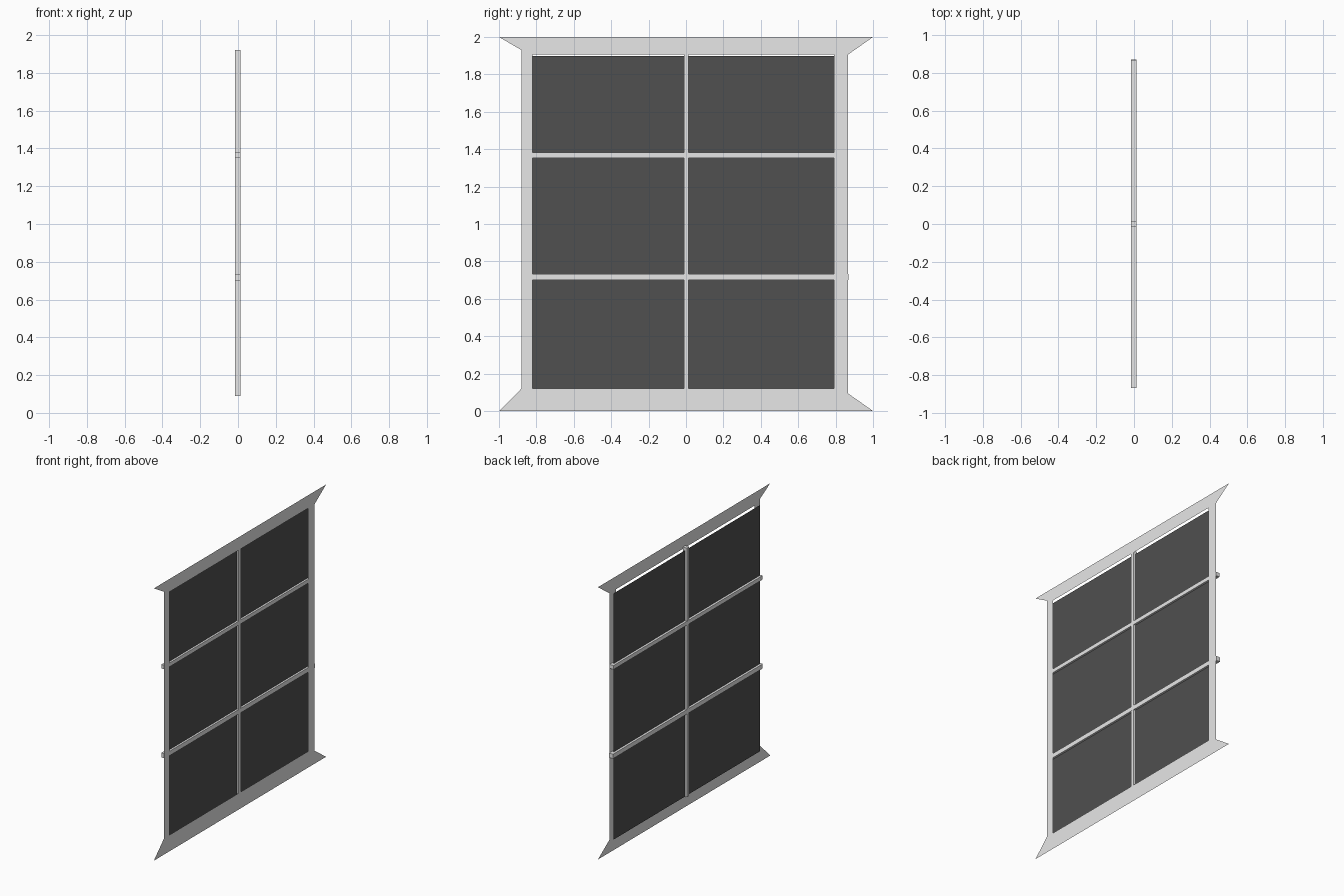
import bpy, bmesh

if "Cube" in bpy.data.objects:
    bpy.data.objects.remove(bpy.data.objects["Cube"])

def material(name, v):
    m = bpy.data.materials.new(name)
    m.diffuse_color = (v, v, v, 1)
    m.use_nodes = True
    m.node_tree.nodes["Principled BSDF"].inputs["Base Color"].default_value = m.diffuse_color
    return m

FRAME = material("pale grey paint", 0.8)
GLASS = material("dark glass", 0.08)

def finish(name, bm, mat):
    me = bpy.data.meshes.new(name)
    bm.to_mesh(me)
    bm.free()
    me.materials.append(mat)
    ob = bpy.data.objects.new(name, me)
    bpy.context.collection.objects.link(ob)
    return ob

def plate(name, x, outline, mat):
    """Flat sheet in the YZ plane, outline counter-clockwise seen from +x."""
    bm = bmesh.new()
    bm.faces.new([bm.verts.new((x, y, z)) for y, z in outline])
    finish(name, bm, mat)

def rect(y0, y1, z0, z1):
    return [(y0, z0), (y1, z0), (y1, z1), (y0, z1)]

def bar(name, lo, hi, mat):
    bm = bmesh.new()
    bmesh.ops.create_cube(bm, size=1)
    for v in bm.verts:
        v.co = [lo[i] if v.co[i] < 0 else hi[i] for i in range(3)]
    finish(name, bm, mat)

# Flat surround: flared head and sill, plain side stiles
X = 0.016
plate("head", X, [(-1, 2), (-0.88, 1.93), (-0.88, 1.905),
                  (0.865, 1.905), (1, 2)], FRAME)
plate("sill", X, [(-1, 0), (1, 0), (0.865, 0.095),
                  (0.865, 0.12), (-0.88, 0.12)], FRAME)
plate("left_stile", X, rect(-0.88, -0.82, 0.12, 1.905), FRAME)
plate("right_stile", X, rect(0.79, 0.865, 0.12, 1.905), FRAME)

# Glazing bars behind the surround
bar("vertical_bar", (-0.016, -0.012, 0.09), (0.014, 0.014, 1.92), FRAME)
for name, z0, z1, y1 in (("lower_bar", 0.70, 0.733, 0.87),
                         ("upper_bar", 1.353, 1.382, 0.865)):
    bar(name, (-0.0165, -0.867, z0), (0.0145, y1, z1), FRAME)

# Glass sheet
plate("glass", 0.0, rect(-0.86, 0.84, 0.09, 1.898), GLASS)
